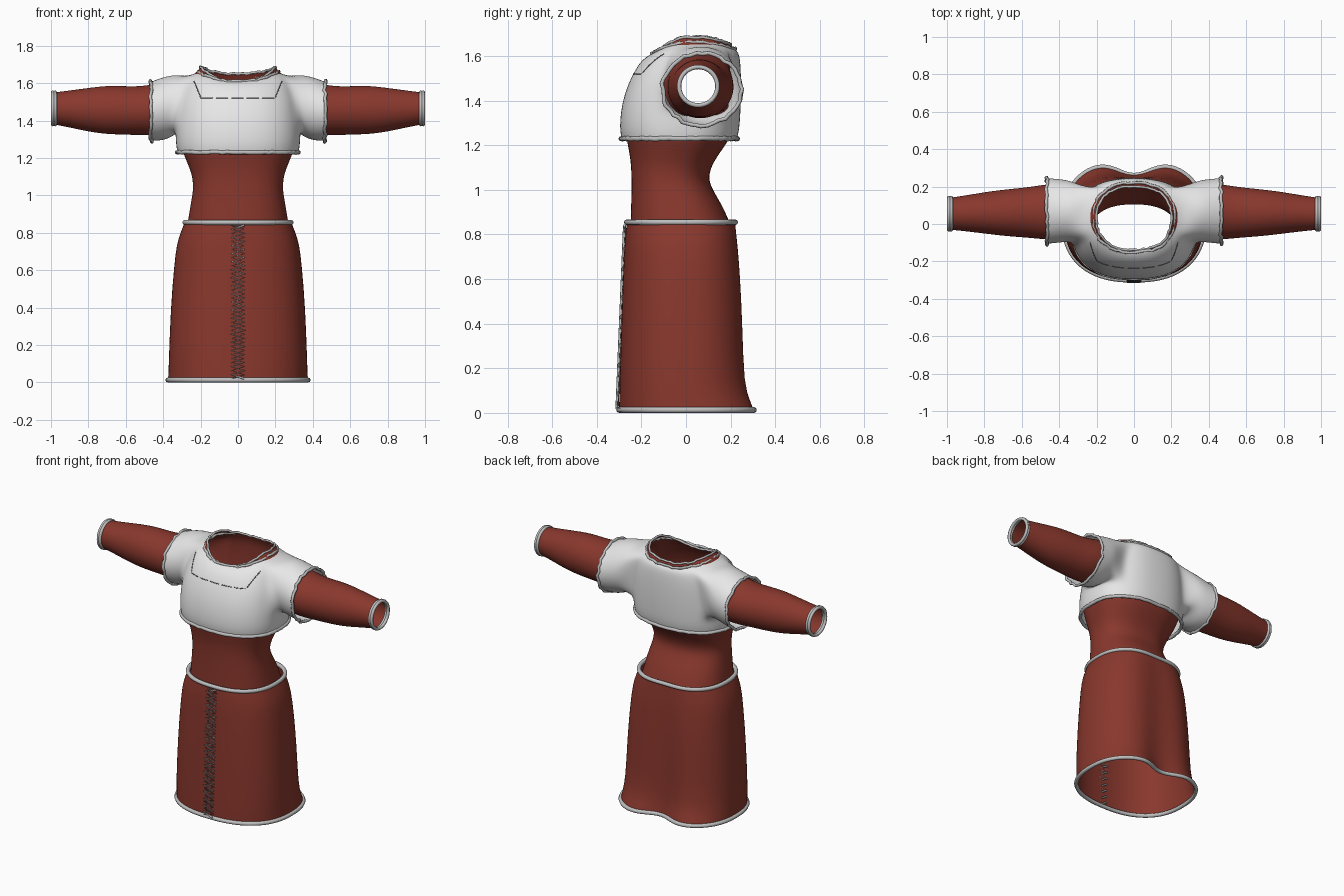
import bpy, bmesh, math, random
from mathutils import Vector
from mathutils.bvhtree import BVHTree

random.seed(4)
if "Cube" in bpy.data.objects:
    bpy.data.objects.remove(bpy.data.objects["Cube"])


def material(name, rgb):
    m = bpy.data.materials.new(name)
    m.use_nodes = True
    m.diffuse_color = (*rgb, 1)
    m.node_tree.nodes["Principled BSDF"].inputs["Base Color"].default_value = (*rgb, 1)
    return m


RED = material("brick red cloth", (0.25, 0.039, 0.026))
WHITE = material("white cloth", (0.8, 0.8, 0.8))
GREY = material("grey trim", (0.52, 0.52, 0.52))
DARK = material("dark stitching", (0.16, 0.16, 0.16))


def ring(z, half, front, back, front_z=0, back_z=0, dip=0, cols=32, power=2.4):
    """Rounded horizontal section; the front and back may sit higher or lower."""
    pts = []
    mid, depth = (front + back) / 2, (back - front) / 2
    for i in range(cols):
        a = math.tau * i / cols
        c, s = math.cos(a), math.sin(a)
        x = half * math.copysign(abs(c) ** (2 / power), c)
        y = mid + depth * math.copysign(abs(s) ** (2 / power), s)
        if s > 0:
            y -= dip * math.exp(-(x / 0.13) ** 2)
        pts.append(Vector((x, y, z + s * s * (back_z if s > 0 else front_z))))
    return pts


def loft(bm, rings):
    rows = [[bm.verts.new(p) for p in r] for r in rings]
    n = len(rows[0])
    return [[bm.faces.new((a[i], a[(i + 1) % n], b[(i + 1) % n], b[i]))
             for i in range(n)] for a, b in zip(rows, rows[1:])]


def finish(bm, name, mat, levels):
    bmesh.ops.recalc_face_normals(bm, faces=bm.faces)
    mesh = bpy.data.meshes.new(name)
    bm.to_mesh(mesh)
    bm.free()
    mesh.materials.append(mat)
    for p in mesh.polygons:
        p.use_smooth = True
    obj = bpy.data.objects.new(name, mesh)
    bpy.context.collection.objects.link(obj)
    sub = obj.modifiers.new("smooth", "SUBSURF")
    sub.levels = sub.render_levels = levels
    return obj


def pull_sleeve(bm, faces, sections, side):
    """Cut an armhole and extrude its rim along the arm."""
    chosen = set(faces)
    rim = [e for f in faces for e in f.edges
           if sum(g in chosen for g in e.link_faces) == 1]
    bmesh.ops.delete(bm, geom=faces, context="FACES")
    verts = list({v for e in rim for v in e.verts})
    centre = sum((v.co for v in verts), Vector()) / len(verts)
    for x, cy, cz, ry, rz in sections:
        new = bmesh.ops.extrude_edge_only(bm, edges=rim)["geom"]
        rim = [g for g in new if isinstance(g, bmesh.types.BMEdge)]
        verts = [g for g in new if isinstance(g, bmesh.types.BMVert)]

        def angle(v):
            return math.atan2(v.co.z - centre.z, v.co.y - centre.y)
        verts.sort(key=angle)
        n = len(verts)
        shift = sum(angle(v) - math.tau * k / n for k, v in enumerate(verts)) / n
        for k, v in enumerate(verts):
            a = shift + math.tau * k / n
            v.co = (side * x, cy + ry * math.cos(a), cz + rz * math.sin(a))
        centre = Vector((side * x, cy, cz))


def garment(name, rings, first_row, sleeve, mat):
    bm = bmesh.new()
    rows = loft(bm, rings)
    for side in (1, -1):
        cols = [j if side > 0 else 15 - j for j in range(-2, 4)]
        hole = [rows[r][j % 32] for r in range(first_row, first_row + 4) for j in cols]
        pull_sleeve(bm, hole, sleeve, side)
    return finish(bm, name, mat, 2)


def cord(name, pts, radius, mat, closed=True, ragged=0):
    curve = bpy.data.curves.new(name, "CURVE")
    curve.dimensions = "3D"
    curve.bevel_depth = radius
    curve.bevel_resolution = 2
    curve.use_fill_caps = not closed
    line = curve.splines.new("POLY")
    line.points.add(len(pts) - 1)
    for slot, p in zip(line.points, pts):
        jitter = Vector([random.uniform(-ragged, ragged) for _ in range(3)])
        slot.co = (*(Vector(p) + jitter), 1)
    line.use_cyclic_u = closed
    line.use_smooth = True
    curve.materials.append(mat)
    obj = bpy.data.objects.new(name, curve)
    bpy.context.collection.objects.link(obj)


def arm_loop(x, cy, cz, ry, rz, n=40):
    return [(x, cy + ry * math.cos(math.tau * k / n), cz + rz * math.sin(math.tau * k / n))
            for k in range(n)]


# Skirt: flares at the hem, with two folds behind
skirt = [(0.01, 0.375, -0.30, 0.34, 0, 0, 0.08), (0.05, 0.372, -0.30, 0.325, 0, 0, 0.07),
         (0.12, 0.37, -0.298, 0.285, 0, 0, 0.04), (0.4, 0.36, -0.29, 0.275, 0, 0, 0.03),
         (0.62, 0.342, -0.282, 0.262, 0, 0, 0.025), (0.74, 0.328, -0.277, 0.25, 0, 0, 0.02),
         (0.8, 0.308, -0.272, 0.242, 0, 0, 0.018), (0.855, 0.285, -0.265, 0.235, 0, 0, 0.015)]
bm = bmesh.new()
loft(bm, [ring(*s, cols=64) for s in skirt])
finish(bm, "skirt", RED, 1)
cord("skirt_hem_trim", ring(0.013, *skirt[0][1:], cols=128), 0.013, GREY)
cord("waist_trim", ring(*skirt[-1], cols=128), 0.013, GREY)

# White cropped top with short sleeves
chest = [(1.23, 0.325, -0.29, 0.23), (1.27, 0.333, -0.298, 0.24), (1.34, 0.335, -0.295, 0.245),
         (1.42, 0.33, -0.28, 0.248), (1.50, 0.32, -0.25, 0.248), (1.57, 0.30, -0.21, 0.245),
         (1.635, 0.27, -0.175, 0.238, -0.035, -0.02), (1.66, 0.215, -0.15, 0.22, -0.05, -0.03)]
short_sleeve = [(0.34, 0.07, 1.483, 0.165, 0.165), (0.40, 0.07, 1.462, 0.172, 0.172),
                (0.465, 0.07, 1.45, 0.178, 0.16)]
top = garment("cropped_top", [ring(*s) for s in chest], 2, short_sleeve, WHITE)
cord("top_hem_trim", ring(*chest[0], cols=96), 0.011, GREY, ragged=0.002)
cord("top_neck_trim", ring(*chest[-1], cols=64), 0.008, GREY, ragged=0.005)

# Red bodice: waist, lining of the chest, collar and long sleeves
waist = [(0.82, 0.275, -0.25, 0.21), (0.92, 0.26, -0.247, 0.17), (1.0, 0.245, -0.245, 0.12),
         (1.05, 0.24, -0.245, 0.10), (1.11, 0.247, -0.247, 0.115), (1.17, 0.27, -0.255, 0.155),
         (1.24, 0.30, -0.27, 0.205)]
lining = [(s[0] - 0.008, s[1] - 0.016, s[2] + 0.016, s[3] - 0.016, *s[4:]) for s in chest[2:7]]
collar = (1.685, 0.2, -0.138, 0.2, -0.08, -0.035)
long_sleeve = [(0.34, 0.067, 1.475, 0.148, 0.148), (0.46, 0.065, 1.455, 0.152, 0.138),
               (0.55, 0.062, 1.452, 0.138, 0.13), (0.68, 0.06, 1.457, 0.127, 0.133),
               (0.78, 0.06, 1.457, 0.115, 0.122), (0.9, 0.057, 1.462, 0.097, 0.1),
               (0.99, 0.055, 1.465, 0.086, 0.086)]
garment("bodice", [ring(*s) for s in waist + lining + [collar]], len(waist), long_sleeve, RED)
cord("collar_trim", ring(*collar, cols=64), 0.007, GREY, ragged=0.004)

# Trims on both arms
for side, label in ((1, "left"), (-1, "right")):
    cord(label + "_sleeve_trim", arm_loop(side * 0.465, *short_sleeve[-1][1:]),
         0.009, GREY, ragged=0.006)
    for i, x in enumerate((0.978, 0.99)):
        cord(f"{label}_cuff_trim_{i + 1}", arm_loop(side * x, *long_sleeve[-1][1:]), 0.01, GREY)

# Yoke stitching laid on the front of the top
bpy.context.view_layer.update()
tree = BVHTree.FromObject(top, bpy.context.evaluated_depsgraph_get())


def stitch(name, start, end, steps):
    pts = []
    for k in range(steps + 1):
        x, z = (a + (b - a) * k / steps for a, b in zip(start, end))
        hit = tree.ray_cast(Vector((x, -1, z)), Vector((0, 1, 0)))[0]
        if hit:
            pts.append(hit)
    if len(pts) > 1:
        cord(name, pts, 0.0025, DARK, closed=False)


for k in range(5):
    stitch(f"yoke_stitch_{k + 1}", (-0.2 + 0.082 * k, 1.52), (-0.135 + 0.082 * k, 1.52), 6)
for side, label in ((1, "left"), (-1, "right")):
    stitch(label + "_yoke_stitch", (side * 0.2, 1.525), (side * 0.235, 1.61), 8)

# Front lacing: crossing strands outside, short rungs inside
STEPS = 38


def lace_point(k, side, out):
    t = k / STEPS
    return (side * 0.033 * (-1) ** k, -0.302 + 0.034 * t - out, 0.02 + 0.82 * t)


cord("lace_main", [lace_point(k, 1, 0.008) for k in range(STEPS + 1)], 0.0065, GREY, False)
cord("lace_cross", [lace_point(k, -1, 0.004) for k in range(STEPS + 1)], 0.004, DARK, False)
for k in range(0, STEPS, 2):
    cord(f"lace_rung_{k // 2 + 1}", [lace_point(k, 0.5, -0.01), lace_point(k + 1, 0.5, -0.01)],
         0.006, GREY, False)
